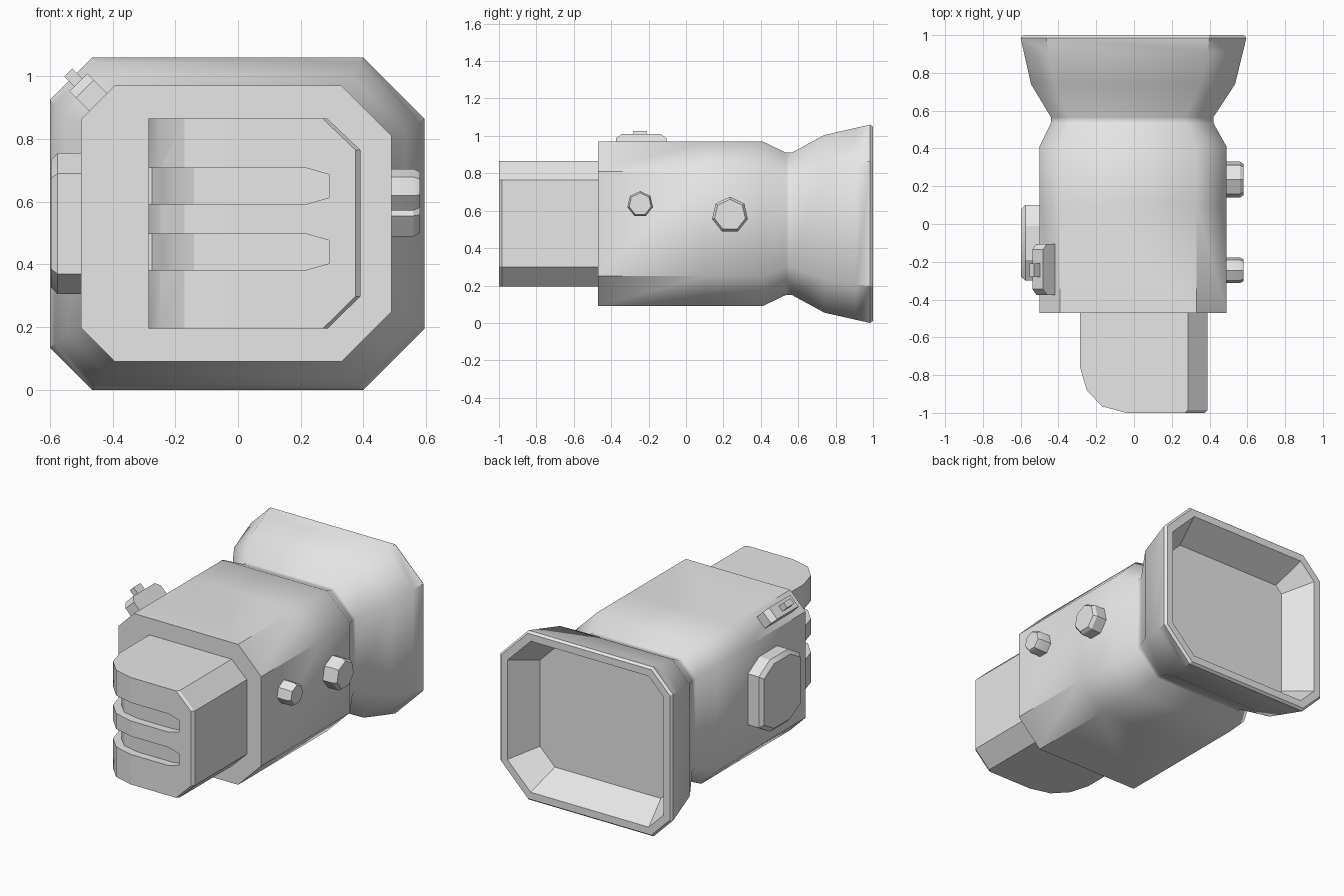
import bpy, bmesh, math
from mathutils import Vector

cube = bpy.data.objects.get("Cube")
if cube:
    bpy.data.objects.remove(cube, do_unlink=True)

# Single plain grey
grey = bpy.data.materials.new("plain_grey")
grey.use_nodes = True
grey.diffuse_color = (0.8, 0.8, 0.8, 1)
grey.node_tree.nodes["Principled BSDF"].inputs["Base Color"].default_value = (0.8, 0.8, 0.8, 1)


def loft(name, rings, soft=lambda edge: False):
    """Skin equal-sized rings of points, cap both ends, keep steep edges sharp."""
    bm = bmesh.new()
    loops = [[bm.verts.new(p) for p in ring] for ring in rings]
    n = len(loops[0])
    for a, b in zip(loops, loops[1:]):
        for i in range(n):
            j = (i + 1) % n
            bm.faces.new((a[i], a[j], b[j], b[i]))
    bm.faces.new(loops[0][::-1])
    bm.faces.new(loops[-1])
    bmesh.ops.recalc_face_normals(bm, faces=bm.faces)
    for f in bm.faces:
        f.smooth = True
    for e in bm.edges:
        e.smooth = soft(e) or e.calc_face_angle(0) < math.radians(30)
    mesh = bpy.data.meshes.new(name)
    bm.to_mesh(mesh)
    bm.free()
    mesh.materials.append(grey)
    obj = bpy.data.objects.new(name, mesh)
    bpy.context.collection.objects.link(obj)
    return obj


def boolean(obj, cutter, operation):
    mod = obj.modifiers.new("cut", "BOOLEAN")
    mod.operation = operation
    mod.solver = "EXACT"
    mod.object = cutter
    bpy.context.view_layer.objects.active = obj
    bpy.ops.object.modifier_apply(modifier=mod.name)
    bpy.data.objects.remove(cutter, do_unlink=True)


def section(y, x0, x1, z0, z1, cl, cr, inset=0):
    """Chamfered rectangle with different left and right corner cuts."""
    x0, x1, z0, z1 = x0 + inset, x1 - inset, z0 + inset, z1 - inset
    cl, cr = cl - 0.586 * inset, cr - 0.586 * inset
    return [(x0 + cl, y, z0), (x1 - cr, y, z0), (x1, y, z0 + cr), (x1, y, z1 - cr),
            (x1 - cr, y, z1), (x0 + cl, y, z1), (x0, y, z1 - cl), (x0, y, z0 + cl)]


# Main body: straight housing, pinched neck, flared hood and recessed back
housing = (-0.5, 0.49, 0.09, 0.97, 0.107, 0.16)
neck = (-0.44, 0.42, 0.15, 0.91, 0.1, 0.15)
flare = (-0.545, 0.535, 0.055, 1.005, 0.125, 0.18)
rim = (-0.6, 0.595, 0.0, 1.06, 0.135, 0.195)
mid = [a + (b - a) * 0.7 for a, b in zip(flare, rim)]
loft("body_and_hood", [
    section(-0.47, *housing), section(0.1, *housing), section(0.41, *housing),
    section(0.535, *neck), section(0.565, *neck), section(0.74, *flare),
    section(0.91, *mid), section(0.985, *rim), section(1.0, *rim, inset=0.012),
    section(1.0, *rim, inset=0.057), section(0.82, *rim, inset=0.157),
], soft=lambda e: any(0.3 < v.co.y < 0.8 for v in e.verts))


# Front block: cut right corners, rounded left side, two finger grooves
def block_ring(y, b):
    return [(-0.285, y, 0.195), (0.285 - b, y, 0.195), (0.39 - b, y, 0.298),
            (0.39 - b, y, 0.765), (0.285 - b, y, 0.865), (-0.285, y, 0.865)]


block = loft("front_block", [block_ring(-0.45, 0), block_ring(-0.985, 0), block_ring(-1.0, 0.015)])
plan = [(-0.35, -0.4), (-0.285, -0.7), (-0.285, -0.76), (-0.25, -0.88), (-0.17, -0.965),
        (-0.04, -1.0), (0.0, -1.1), (0.5, -1.1), (0.5, -0.4)]
boolean(block, loft("plan_cutter", [[(x, y, z) for x, y in plan] for z in (0, 1.1)]), "INTERSECT")

inner = [(-0.275, -0.68), (-0.24, -0.76), (-0.205, -0.86), (-0.14, -0.925),
         (-0.03, -0.95), (0.22, -0.95), (0.29, -0.965)]
outer = [(-0.4, -0.68), (-0.4, -0.78), (-0.35, -0.95), (-0.25, -1.08),
         (-0.05, -1.1), (0.22, -1.1), (0.29, -1.1)]
for z in (0.44, 0.65):
    rings = []
    for (ix, iy), (ox, oy) in zip(inner, outer):
        h = 0.037 if ix > 0.25 else 0.057
        rings.append([(ix, iy, z - h), (ix, iy, z + h), (ox, oy, z + h), (ox, oy, z - h)])
    boolean(block, loft("groove_cutter", rings), "DIFFERENCE")
bpy.ops.object.select_all(action="DESELECT")
block.select_set(True)
bpy.context.view_layer.objects.active = block
bpy.ops.object.shade_smooth_by_angle(angle=math.radians(30))


# Two seven-sided knobs on the +x side
def knob_ring(x, y, z, r):
    return [(x, y + r * math.sin(i * math.tau / 7), z + r * math.cos(i * math.tau / 7))
            for i in range(7)]


for name, y, z, r in (("small_knob", -0.245, 0.635, 0.07), ("large_knob", 0.235, 0.577, 0.098)):
    loft(name, [knob_ring(0.47, y, z, r), knob_ring(0.56, y, z, r), knob_ring(0.58, y, z, r * 0.86)])


# Wide eight-sided dial on the -x side
def dial_ring(x, s):
    pts = [(0.09, 0.225), (0.2, 0.16), (0.2, -0.16), (0.09, -0.225),
           (-0.09, -0.225), (-0.2, -0.16), (-0.2, 0.16), (-0.09, 0.225)]
    return [(x, -0.1 + y * s, 0.53 + z * s) for y, z in pts]


loft("side_dial", [dial_ring(-0.48, 1), dial_ring(-0.575, 1), dial_ring(-0.597, 0.9)])

# Small switch and nub standing on the upper -x chamfer
base = Vector((-0.446, 0, 0.917))
out = Vector((-1, 0, 1)).normalized()
across = Vector((1, 0, 1)).normalized()


def chamfer_part(name, profile, half):
    loft(name, [[base + out * d + across * s + Vector((0, y, 0)) for y, d in profile]
                for s in (-half, half)])


chamfer_part("switch_base", [(-0.375, -0.02), (-0.375, 0.06), (-0.345, 0.09),
                             (-0.135, 0.09), (-0.105, 0.06), (-0.105, -0.02)], 0.04)
chamfer_part("switch_nub", [(-0.28, 0.08), (-0.28, 0.135), (-0.21, 0.135), (-0.21, 0.08)], 0.018)
